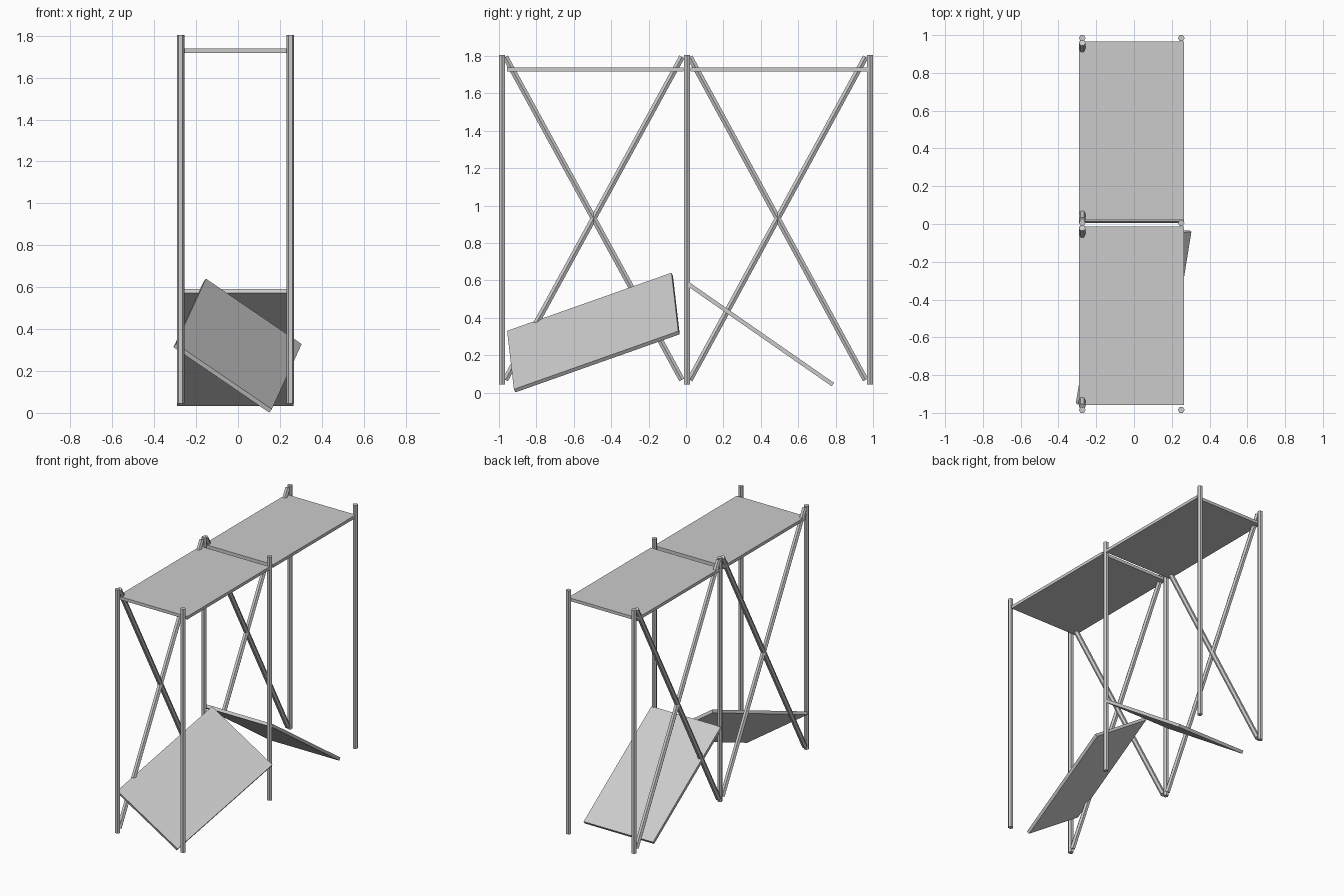
import bpy, math
from mathutils import Vector, Matrix

if "Cube" in bpy.data.objects:
    bpy.data.objects.remove(bpy.data.objects["Cube"])

R = 0.018                       # tube radius
SHELF = (0.555, 0.943, 0.022)   # shelf width, length, thickness
XL, XR = -0.274, 0.250          # left and right post lines
POST_Y = (-0.984, 0.005, 0.984)


def tube(name, a, b):
    """Six-sided tube from a to b."""
    a, b = Vector(a), Vector(b)
    d = b - a
    bpy.ops.mesh.primitive_cylinder_add(vertices=6, radius=R, depth=d.length)
    o = bpy.context.object
    o.name = name
    spin = Matrix.Rotation(math.radians(30), 4, 'Z')
    tilt = Vector((0, 0, 1)).rotation_difference(d).to_matrix().to_4x4()
    o.matrix_world = Matrix.Translation((a + b) / 2) @ tilt @ spin
    return o


def shelf(name, centre, u=(1, 0, 0), v=(0, 1, 0)):
    """Flat board with its width along u and its length along v."""
    u = Vector(u).normalized()
    n = u.cross(Vector(v)).normalized()
    v = n.cross(u)
    bpy.ops.mesh.primitive_cube_add(size=1)
    o = bpy.context.object
    o.name = name
    o.data.transform(Matrix.Diagonal((*SHELF, 1)))
    rot = Matrix((u, v, n)).transposed().to_4x4()
    o.matrix_world = Matrix.Translation(centre) @ rot
    return o


# Upright posts
for side, x in (("left", XL), ("right", XR)):
    for place, y in zip(("front", "middle", "back"), POST_Y):
        tube(f"{place}_{side}_post", (x, y, 0.044), (x, y, 1.804))

# Crossed braces on the left side
for bay, y0, y1 in (("front", -0.966, -0.022), ("back", 0.020, 0.960)):
    tube(f"{bay}_brace_falling", (XL, y0, 1.795), (XL, y1, 0.068))
    tube(f"{bay}_brace_rising", (XL, y0, 0.068), (XL, y1, 1.795))

# Level top shelves
shelf("front_top_shelf", (-0.013, -0.486, 1.728))
shelf("back_top_shelf", (-0.013, 0.496, 1.728))

# Fallen lower shelves
a = math.radians(-34.8)
shelf("back_fallen_shelf", (-0.013, 0.398, 0.312), v=(0, math.cos(a), math.sin(a)))
shelf("front_fallen_shelf", (-0.002, -0.495, 0.321),
      u=(0.82, 0.065, -0.56), v=(0.157, 0.932, 0.325))
